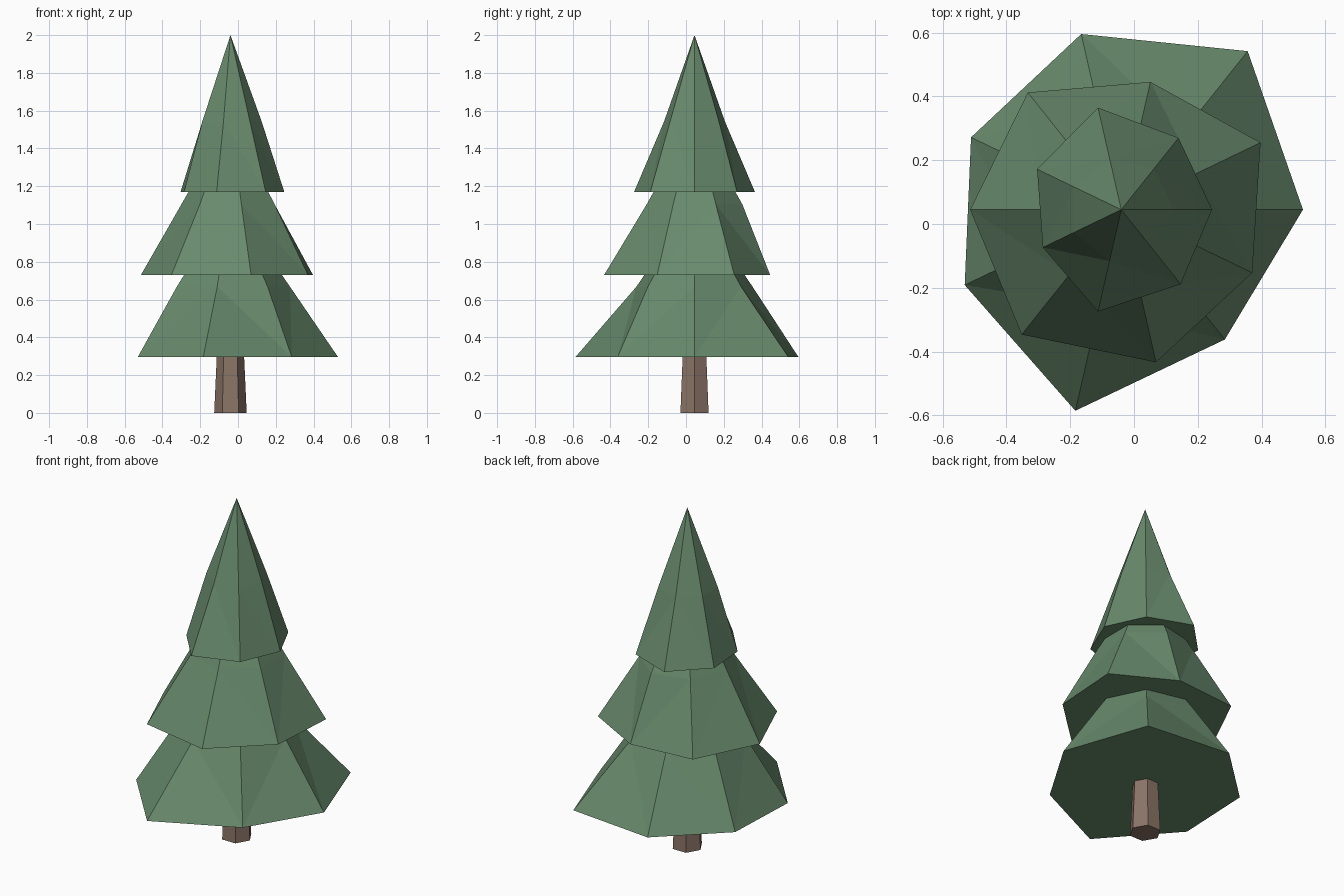
import bpy, bmesh
from math import cos, sin, pi
from mathutils import Vector

cube = bpy.data.objects.get("Cube")
if cube:
    bpy.data.objects.remove(cube)

AXIS = Vector((-0.04, 0.045, 0))   # the trunk axis


def material(name, colour):
    mat = bpy.data.materials.new(name)
    mat.use_nodes = True
    mat.diffuse_color = colour
    bsdf = mat.node_tree.nodes["Principled BSDF"]
    bsdf.inputs["Base Color"].default_value = colour
    bsdf.inputs["Roughness"].default_value = 0.9
    return mat


def ring(bm, radii, z, turn=0.0):
    step = 2 * pi / len(radii)
    return [bm.verts.new(AXIS + Vector((r * cos(i * step + turn), r * sin(i * step + turn), z)))
            for i, r in enumerate(radii)]


def bridge(bm, low, high):
    n = len(low)
    return [bm.faces.new((low[i], low[(i + 1) % n], high[(i + 1) % n], high[i])) for i in range(n)]


def finish(bm, name, mat):
    bmesh.ops.recalc_face_normals(bm, faces=bm.faces)
    mesh = bpy.data.meshes.new(name)
    bm.to_mesh(mesh)
    bm.free()
    mesh.materials.append(mat)
    obj = bpy.data.objects.new(name, mesh)
    bpy.context.collection.objects.link(obj)
    return obj


def foliage_tier(name, base_z, middle_radius, radii, turn, mat, height=0.83, split=0.45):
    """Seven-sided cone: regular middle ring, uneven bottom rim, closed underside."""
    bm = bmesh.new()
    rim = ring(bm, radii, base_z, turn)
    middle = ring(bm, [middle_radius] * len(radii), base_z + split * height, turn)
    apex = bm.verts.new(AXIS + Vector((0, 0, base_z + height)))
    skirt = bridge(bm, rim, middle)
    for i, v in enumerate(middle):
        bm.faces.new((v, middle[(i + 1) % len(middle)], apex))
    bm.faces.new(rim[::-1])
    bmesh.ops.triangulate(bm, faces=skirt, quad_method='SHORT_EDGE')
    return finish(bm, name, mat)


green = material("needle green", (0.138, 0.254, 0.150, 1))
brown = material("bark brown", (0.254, 0.174, 0.133, 1))

# Foliage, bottom to top; the middle tier is turned half a side
foliage_tier("lower_foliage", 0.295, 0.315,
             [0.57, 0.636, 0.565, 0.523, 0.545, 0.647, 0.521], 0, green)
foliage_tier("middle_foliage", 0.73, 0.26,
             [0.485, 0.411, 0.47, 0.474, 0.501, 0.491, 0.456], pi / 7, green)
foliage_tier("upper_foliage", 1.17, 0.165,
             [0.285, 0.288, 0.328, 0.293, 0.273, 0.328, 0.299], 0, green)

# Tapered six-sided trunk
bm = bmesh.new()
foot = ring(bm, [0.086] * 6, 0)
top = ring(bm, [0.07] * 6, 0.35)
bridge(bm, foot, top)
bm.faces.new(foot[::-1])
bm.faces.new(top)
finish(bm, "trunk", brown)
